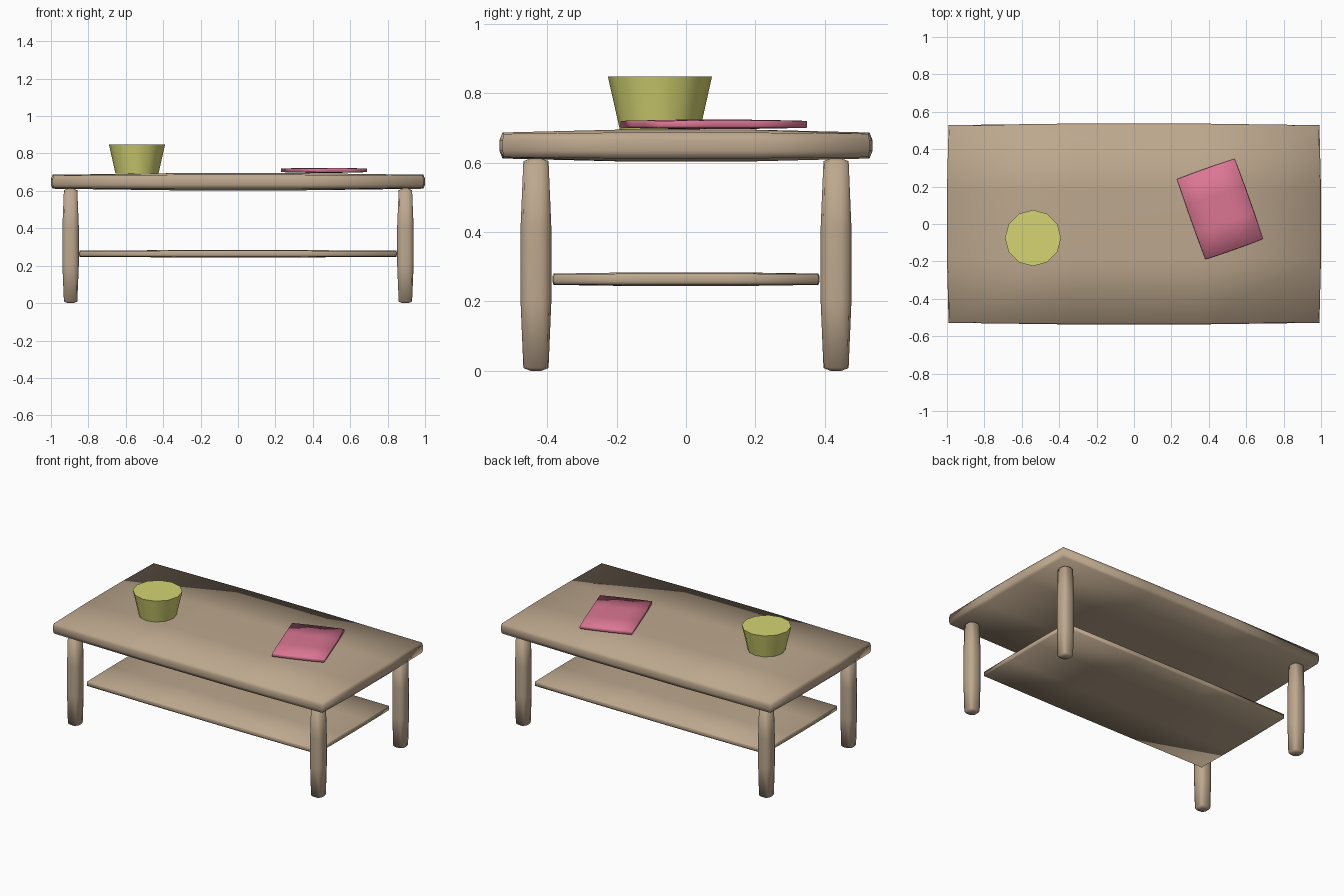
import bpy, bmesh, math
from mathutils import Vector

old = bpy.data.objects.get("Cube")
if old:
    bpy.data.objects.remove(old, do_unlink=True)


def material(name, colour):
    m = bpy.data.materials.new(name)
    m.use_nodes = True
    m.diffuse_color = (*colour, 1)
    m.node_tree.nodes["Principled BSDF"].inputs["Base Color"].default_value = (*colour, 1)
    return m


wood = material("pale wood", (0.51, 0.39, 0.27))
pink = material("pink cover", (0.70, 0.18, 0.29))
olive = material("yellow green", (0.66, 0.66, 0.17))


def finish(name, bm, loc, mat, turn=0):
    bmesh.ops.recalc_face_normals(bm, faces=bm.faces)
    me = bpy.data.meshes.new(name)
    bm.to_mesh(me)
    bm.free()
    me.materials.append(mat)
    ob = bpy.data.objects.new(name, me)
    ob.location = loc
    ob.rotation_euler.z = turn
    bpy.context.collection.objects.link(ob)
    return ob


def rounded_box(name, half, loc, mat, turn=0):
    """Box cut in three along each axis, its rim pulled onto a rounded edge."""
    bm = bmesh.new()
    bmesh.ops.create_cube(bm, size=2)
    bmesh.ops.subdivide_edges(bm, edges=bm.edges[:], cuts=2, use_grid_fill=True)
    radius = 0.64 * min(half)
    for v in bm.verts:
        p = Vector([c * h for c, h in zip(v.co, half)])
        core = Vector([max(radius - h, min(h - radius, c)) for c, h in zip(p, half)])
        v.co = core + (p - core).normalized() * radius
    for f in bm.faces:
        f.smooth = True
    return finish(name, bm, loc, mat, turn)


# Table
rounded_box("table_top", (1.0, 0.537, 0.046), (0, 0, 0.649), wood)
rounded_box("lower_shelf", (0.85, 0.385, 0.02), (0, 0, 0.264), wood)
for sx, side in ((1, "left"), (-1, "right")):
    for sy, end in ((-1, "front"), (1, "back")):
        rounded_box(f"{end}_{side}_leg", (0.044, 0.0445, 0.306),
                    (sx * 0.895, sy * 0.432, 0.306), wood)

# Book lying askew on the top
rounded_box("book", (0.166, 0.23, 0.0135), (0.46, 0.08, 0.71), pink, math.radians(19.5))

# Tapered bowl with smooth sides and flat caps
bm = bmesh.new()
bmesh.ops.create_cone(bm, cap_ends=True, segments=12, radius1=0.115, radius2=0.15, depth=0.156)
for f in bm.faces:
    f.smooth = len(f.verts) == 4
for e in bm.edges:
    e.smooth = all(len(f.verts) == 4 for f in e.link_faces)
finish("bowl", bm, (-0.54, -0.075, 0.77), olive)
